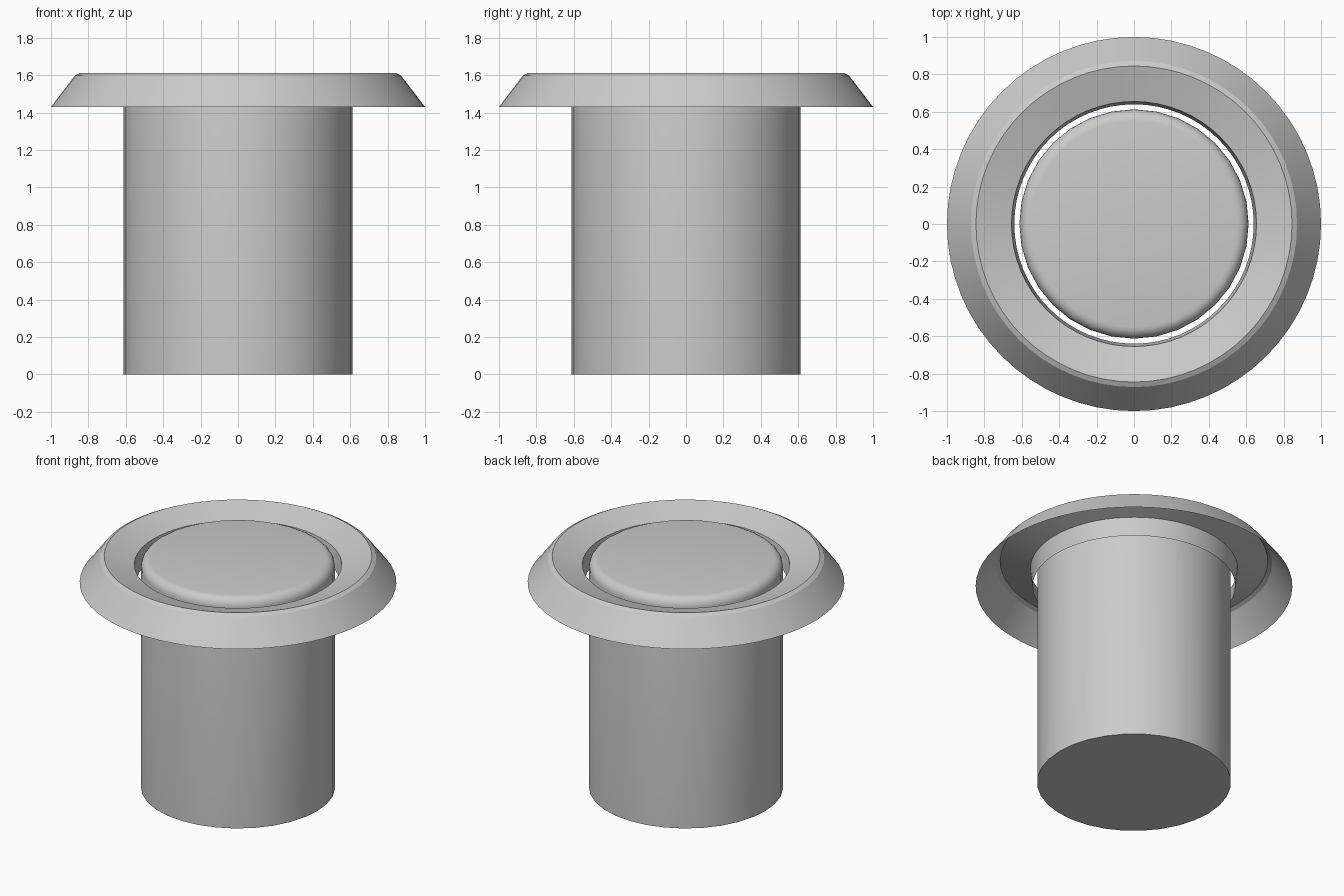
import bpy
import bmesh
from math import sin, cos, pi, radians

if "Cube" in bpy.data.objects:
    bpy.data.objects.remove(bpy.data.objects["Cube"])


def lathe(name, profile, sides, flip=False):
    """Revolve (radius, z) points around z; radius 0 closes to a single point."""
    bm = bmesh.new()
    rings = []
    for r, z in profile:
        if r == 0:
            rings.append([bm.verts.new((0, 0, z))] * sides)
        else:
            rings.append([bm.verts.new((r * cos(2 * pi * i / sides),
                                        r * sin(2 * pi * i / sides), z))
                          for i in range(sides)])
    for low, high in zip(rings, rings[1:]):
        for i in range(sides):
            j = (i + 1) % sides
            quad = [low[i], low[j], high[j], high[i]]
            bm.faces.new(list(dict.fromkeys(quad)))
    mesh = bpy.data.meshes.new(name)
    bm.to_mesh(mesh)
    bm.free()
    obj = bpy.data.objects.new(name, mesh)
    bpy.context.collection.objects.link(obj)
    bpy.ops.object.select_all(action='DESELECT')
    obj.select_set(True)
    bpy.context.view_layer.objects.active = obj
    bpy.ops.object.shade_smooth_by_angle(angle=radians(25))
    return obj


# Plunger: closed cylinder with a rounded top edge
radius, top, round_r, steps = 0.613, 1.60, 0.06, 5
rounded = [(radius - round_r * (1 - cos(a)), top - round_r * (1 - sin(a)))
           for a in (pi / 2 * k / steps for k in range(steps + 1))]
lathe("button_plunger", [(0, 0), (radius, 0)] + rounded + [(0, top)], 32)

# Bezel: open shell with sloped outer wall, chamfer, dished top and inner lip
lathe("bezel_ring", [(1.0, 1.43), (0.872, 1.598), (0.845, 1.612),
                     (0.655, 1.555), (0.64, 1.43)], 64)
